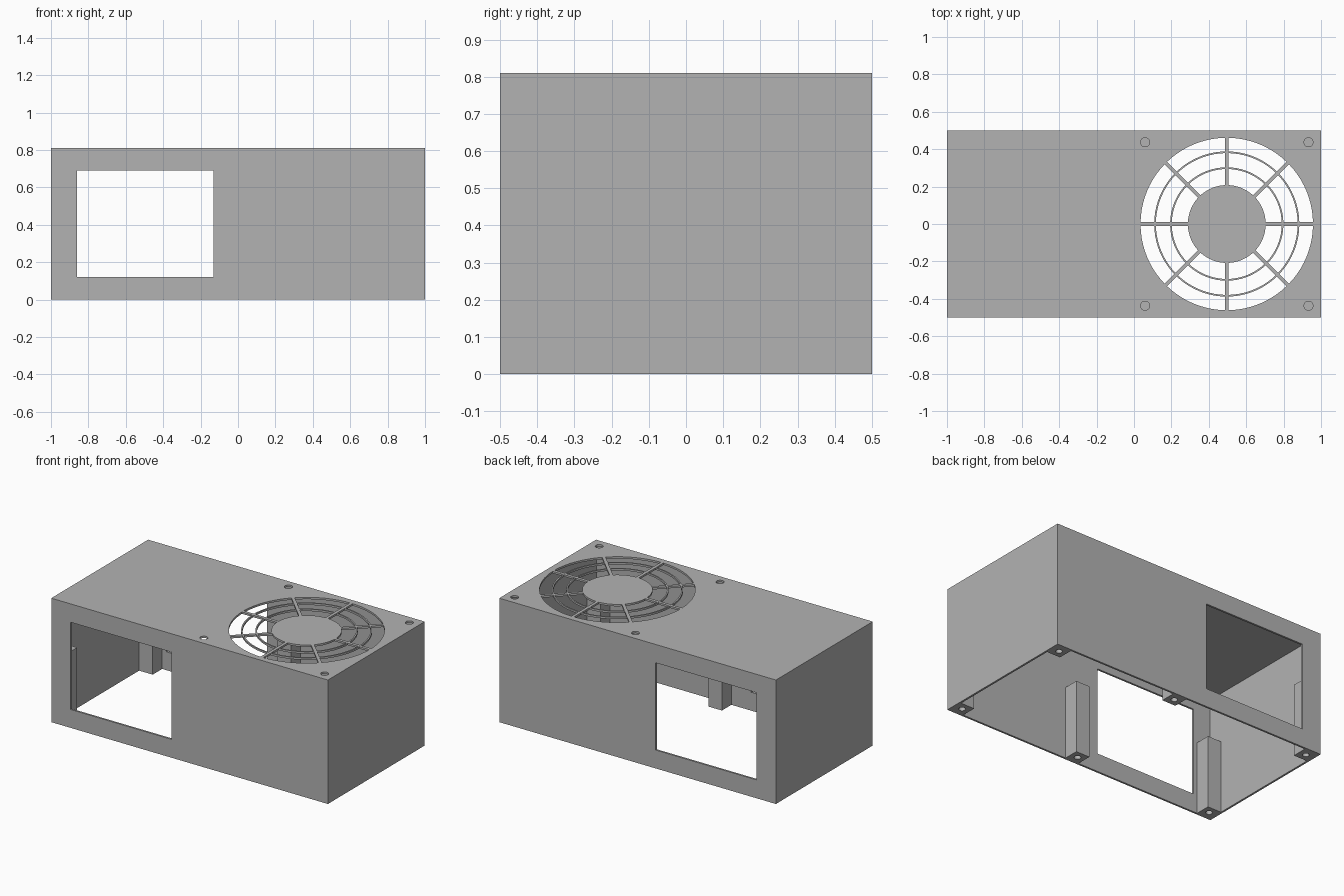
import bpy, bmesh, math
from mathutils import Matrix, Vector

old = bpy.data.objects.get("Cube")
if old:
    bpy.data.objects.remove(old, do_unlink=True)

HEIGHT, WALL = 0.81, 0.0125
POST, POST_H = 0.098, 0.475
FAN_X, SPOKE = 0.496, 0.02

grey = bpy.data.materials.new("plain grey")
grey.use_nodes = True
grey.diffuse_color = (0.45, 0.45, 0.45, 1)
grey.node_tree.nodes["Principled BSDF"].inputs["Base Color"].default_value = (0.45, 0.45, 0.45, 1)


def add_box(bm, low, high):
    low, high = Vector(low), Vector(high)
    bmesh.ops.create_cube(bm, size=1, matrix=Matrix.Translation((low + high) / 2)
                          @ Matrix.Diagonal((*(high - low), 1)))


def add_cylinder(bm, x, y, z0, z1, radius):
    bmesh.ops.create_cone(bm, cap_ends=True, segments=32, radius1=radius, radius2=radius,
                          depth=z1 - z0, matrix=Matrix.Translation((x, y, (z0 + z1) / 2)))


def add_slot(bm, r0, r1, turn, z0, z1, steps=10):
    """Curved slot between two spokes whose sides stay parallel."""
    pts = []
    for r, order in ((r0, range(steps + 1)), (r1, range(steps, -1, -1))):
        gap = math.asin(SPOKE / 2 / r)
        for i in order:
            a = turn + gap + (math.pi / 4 - 2 * gap) * i / steps
            pts.append((FAN_X + r * math.cos(a), r * math.sin(a), z0))
    face = bm.faces.new([bm.verts.new(p) for p in pts])
    extruded = bmesh.ops.extrude_face_region(bm, geom=[face], use_keep_orig=True)
    top = [v for v in extruded["geom"] if isinstance(v, bmesh.types.BMVert)]
    bmesh.ops.translate(bm, verts=top, vec=(0, 0, z1 - z0))


def finish(name, bm):
    bmesh.ops.recalc_face_normals(bm, faces=bm.faces)
    mesh = bpy.data.meshes.new(name)
    bm.to_mesh(mesh)
    bm.free()
    mesh.materials.append(grey)
    obj = bpy.data.objects.new(name, mesh)
    bpy.context.collection.objects.link(obj)
    return obj


def cut(obj, bm):
    """Subtract a cutter, keep the result and drop the cutter."""
    cutter = finish("cutter", bm)
    cutter.hide_render = True
    mod = obj.modifiers.new("cut", "BOOLEAN")
    mod.operation, mod.solver, mod.object = "DIFFERENCE", "EXACT", cutter
    bpy.context.view_layer.update()
    result = bpy.data.meshes.new_from_object(obj.evaluated_get(bpy.context.evaluated_depsgraph_get()))
    obj.modifiers.clear()
    obj.data = result
    bpy.data.objects.remove(cutter, do_unlink=True)


# Housing: thin box, open underneath
bm = bmesh.new()
add_box(bm, (-1, -0.5, 0), (1, 0.5, HEIGHT))
housing = finish("housing", bm)
bm = bmesh.new()
add_box(bm, (-1 + WALL, -0.5 + WALL, -0.1), (1 - WALL, 0.5 - WALL, HEIGHT - WALL))
cut(housing, bm)

# Matching windows in the front and back walls
bm = bmesh.new()
add_box(bm, (-0.86, -0.6, 0.12), (-0.13, 0.6, 0.69))
cut(housing, bm)

# Fan grille slots and screw holes in the top
bm = bmesh.new()
for r0, r1 in ((0.208, 0.294), (0.303, 0.379), (0.388, 0.461)):
    for k in range(8):
        add_slot(bm, r0, r1, k * math.pi / 4, HEIGHT - 0.05, HEIGHT + 0.05)
for sx in (-1, 1):
    for sy in (-1, 1):
        add_cylinder(bm, FAN_X + sx * 0.437, sy * 0.437, HEIGHT - 0.05, HEIGHT + 0.05, 0.024)
cut(housing, bm)

# Screw posts against the long walls
edge = 1 - WALL - POST / 2
rows = (("left", edge), ("middle", 0.062), ("right", -edge))
for side, sy in (("front", -1), ("back", 1)):
    for row, x in rows:
        y = sy * (0.5 - WALL - POST / 2)
        h = POST / 2
        bm = bmesh.new()
        add_box(bm, (x - h, y - h, 0), (x + h, y + h, POST_H))
        post = finish(f"{side}_{row}_post", bm)
        bm = bmesh.new()
        add_cylinder(bm, x, y, -0.1, 0.25, 0.02)
        cut(post, bm)
